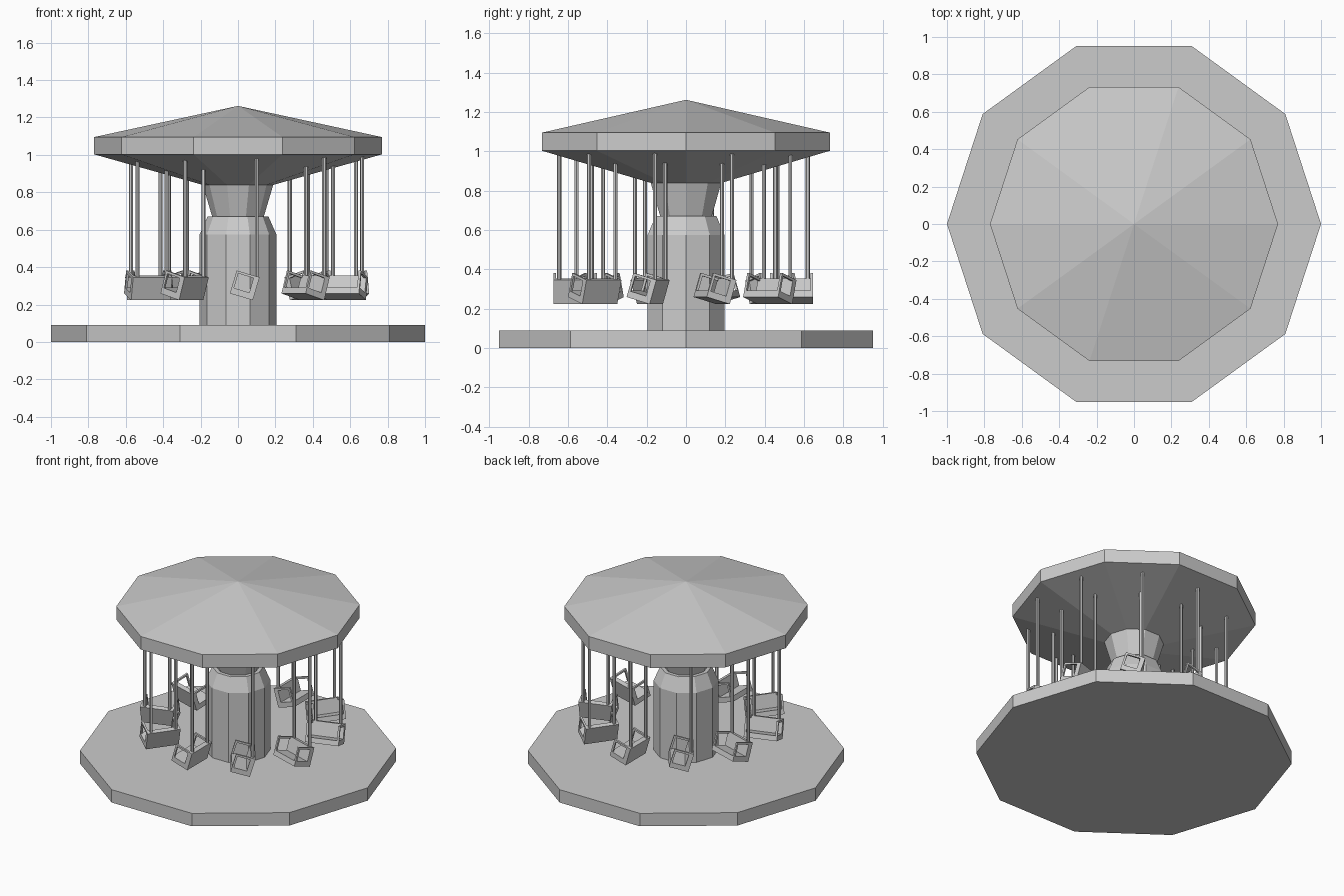
import bpy, bmesh, math
from mathutils import Matrix, Vector

if "Cube" in bpy.data.objects:
    bpy.data.objects.remove(bpy.data.objects["Cube"])

SIDES = 10
STEP = 2 * math.pi / SIDES
RIDE_CENTRE = Vector((0.046, -0.013, 0))   # the seat ring sits slightly off the column axis


def to_object(name, bm):
    bmesh.ops.recalc_face_normals(bm, faces=bm.faces)
    mesh = bpy.data.meshes.new(name)
    bm.to_mesh(mesh)
    bm.free()
    obj = bpy.data.objects.new(name, mesh)
    bpy.context.collection.objects.link(obj)
    return obj


def lathe(name, profile):
    """Ten-sided closed solid from (radius, z) points, listed bottom to top."""
    bm = bmesh.new()
    rings = []
    for r, z in profile:
        if r == 0:
            rings.append([bm.verts.new((0, 0, z))] * SIDES)
        else:
            rings.append([bm.verts.new((r * math.cos(i * STEP), r * math.sin(i * STEP), z))
                          for i in range(SIDES)])
    for a, b in zip(rings, rings[1:]):
        for i in range(SIDES):
            j = (i + 1) % SIDES
            bm.faces.new(list(dict.fromkeys((a[i], a[j], b[j], b[i]))))
    for ring in (rings[0], rings[-1]):
        if ring[0] is not ring[1]:
            bm.faces.new(ring)
    return to_object(name, bm)


def box(bm, lo, hi, matrix):
    lo, hi = Vector(lo), Vector(hi)
    place = Matrix.Translation((lo + hi) / 2) @ Matrix.Diagonal((*(hi - lo), 1))
    bmesh.ops.create_cube(bm, size=1, matrix=matrix @ place)


# Platform, column and roof
lathe("platform", [(1.0, 0), (1.0, 0.09)])
lathe("column", [(0.205, 0.08), (0.205, 0.575), (0.163, 0.67)])
lathe("column_neck", [(0.138, 0.66), (0.138, 0.67), (0.19, 0.845)])
lathe("roof", [(0.19, 0.84), (0.77, 1.003), (0.77, 1.095), (0, 1.262)])

H = 0.064      # half of the square side outline
W = 0.11       # half of the seat width
for k in range(SIDES):
    spin = Matrix.Translation(RIDE_CENTRE) @ Matrix.Rotation(k * STEP, 4, 'Z')
    tilt = spin @ Matrix.Translation((-0.01, -0.55, 0.3025)) @ Matrix.Rotation(math.radians(16.5), 4, 'Y')

    # L-shaped seat: one profile extruded across the width
    bm = bmesh.new()
    outline = [(-H, -H), (H, -H), (H, H), (0.034, H), (0.034, -0.03), (-H, -0.03)]
    face = bm.faces.new([bm.verts.new((x, -W, z)) for x, z in outline])
    ext = bmesh.ops.extrude_face_region(bm, geom=[face])
    bmesh.ops.translate(bm, vec=(0, 2 * W, 0),
                        verts=[v for v in ext["geom"] if isinstance(v, bmesh.types.BMVert)])
    bm.transform(tilt)
    to_object(f"seat_{k}", bm)

    # Armrests: upright and top rail on each side
    bm = bmesh.new()
    for y0, y1 in ((-W, -W + 0.013), (W - 0.013, W)):
        box(bm, (-H, y0, -0.03), (-H + 0.013, y1, H), tilt)
        box(bm, (-H + 0.013, y0, H - 0.013), (0.034, y1, H), tilt)
    to_object(f"armrests_{k}", bm)

    # Two hanging rods per seat
    bm = bmesh.new()
    for y in (-0.632, -0.467):
        bmesh.ops.create_cone(bm, cap_ends=True, segments=6, radius1=0.011, radius2=0.011, depth=0.65,
                              matrix=spin @ Matrix.Translation((0.054, y, 0.345 + 0.325)))
    to_object(f"hanging_rods_{k}", bm)
